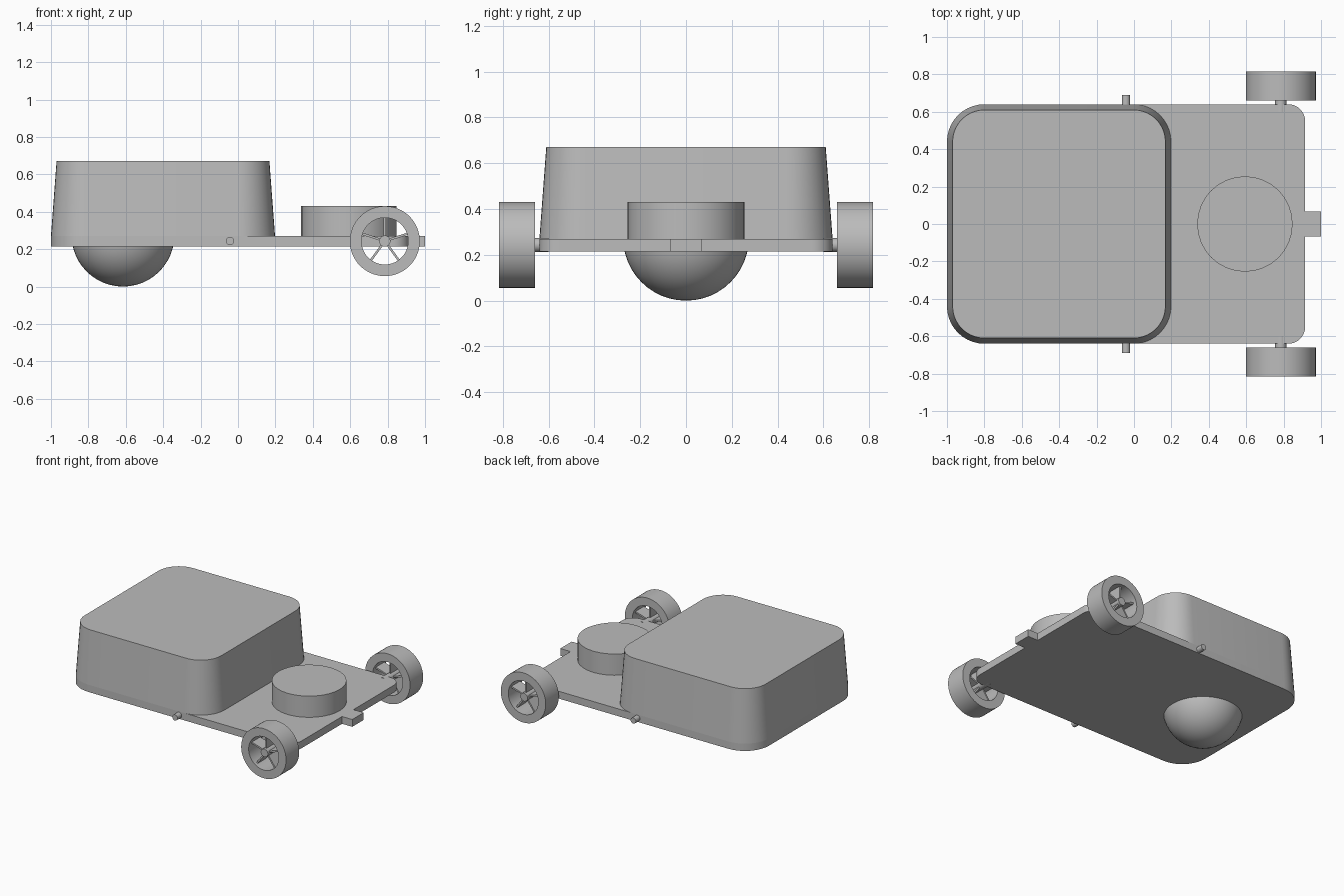
import bpy, bmesh, math
from mathutils import Matrix, Vector

if "Cube" in bpy.data.objects:
    bpy.data.objects.remove(bpy.data.objects["Cube"])

GREY = (0.5, 0.5, 0.5, 1)
mat = bpy.data.materials.new("plain grey")
mat.use_nodes = True
mat.diffuse_color = GREY
mat.node_tree.nodes["Principled BSDF"].inputs["Base Color"].default_value = GREY


def finish(name, bm):
    bmesh.ops.recalc_face_normals(bm, faces=bm.faces)
    mesh = bpy.data.meshes.new(name)
    bm.to_mesh(mesh)
    bm.free()
    mesh.materials.append(mat)
    ob = bpy.data.objects.new(name, mesh)
    bpy.context.collection.objects.link(ob)
    bpy.ops.object.select_all(action='DESELECT')
    ob.select_set(True)
    bpy.context.view_layer.objects.active = ob
    bpy.ops.object.shade_smooth_by_angle(angle=math.radians(30))
    return ob


def rounded_outline(x0, x1, half_y, r_back, r_front, steps=10):
    """Rounded rectangle; the -x and +x corners have their own radius."""
    corners = [(x1, 1, r_front, 0), (x0, 1, r_back, 90),
               (x0, -1, r_back, 180), (x1, -1, r_front, 270)]
    points = []
    for x, side, r, start in corners:
        cx = x - r if x == x1 else x + r
        cy = side * (half_y - r)
        for i in range(steps + 1):
            a = math.radians(start + 90 * i / steps)
            points.append((cx + r * math.cos(a), cy + r * math.sin(a)))
    return points


def loft(name, sections):
    """Join (outline, z) sections into a closed solid."""
    bm = bmesh.new()
    rings = [[bm.verts.new((x, y, z)) for x, y in pts] for pts, z in sections]
    for low, high in zip(rings, rings[1:]):
        for i in range(len(low)):
            j = (i + 1) % len(low)
            bm.faces.new((low[i], low[j], high[j], high[i]))
    bm.faces.new(rings[0])
    bm.faces.new(rings[-1])
    return finish(name, bm)


def cylinder(name, centre, radius, depth, axis='Z', segments=32):
    bm = bmesh.new()
    turn = Matrix.Rotation(math.pi / 2, 4, 'X') if axis == 'Y' else Matrix()
    bmesh.ops.create_cone(bm, cap_ends=True, segments=segments, radius1=radius,
                          radius2=radius, depth=depth,
                          matrix=Matrix.Translation(centre) @ turn)
    return finish(name, bm)


def box(name, centre, size, turn=Matrix()):
    bm = bmesh.new()
    bmesh.ops.create_cube(bm, size=1, matrix=Matrix.Translation(centre) @ turn
                          @ Matrix.Diagonal((*size, 1)))
    return finish(name, bm)


def wheel_ring(name, centre, outer, inner, width, segments=64):
    bm = bmesh.new()
    profile = [(outer, -width / 2), (outer, width / 2),
               (inner, width / 2), (inner, -width / 2)]
    rings = []
    for i in range(segments):
        a = math.tau * i / segments
        rings.append([bm.verts.new(Vector(centre) + Vector(
            (r * math.cos(a), y, r * math.sin(a)))) for r, y in profile])
    for i in range(segments):
        a, b = rings[i], rings[(i + 1) % segments]
        for k in range(4):
            m = (k + 1) % 4
            bm.faces.new((a[k], a[m], b[m], b[k]))
    return finish(name, bm)


# Chassis plate and tapered body
PLATE_LOW, PLATE_TOP = 0.215, 0.27
loft("chassis_plate", [(rounded_outline(-1, 0.915, 0.64, 0.2, 0.09), z)
                       for z in (PLATE_LOW, PLATE_TOP)])
loft("body_shell", [(rounded_outline(-1, 0.198, 0.64, 0.2, 0.2), PLATE_TOP),
                    (rounded_outline(-0.97, 0.168, 0.61, 0.17, 0.17), 0.67)])

# Round turret and end tab
cylinder("turret", (0.593, 0, 0.35), 0.255, 0.16)
box("end_tab", (0.95, 0, 0.2425), (0.1, 0.136, 0.055))

# Ball under the body
bm = bmesh.new()
bmesh.ops.create_uvsphere(bm, u_segments=48, v_segments=24, radius=0.275,
                          matrix=Matrix.Translation((-0.615, 0, 0.275)))
finish("ball_caster", bm)

# Wheels, stub axles and side pegs
WX, WZ = 0.785, 0.243
for label, s in (("left", 1), ("right", -1)):
    hub = Vector((WX, s * 0.738, WZ))
    wheel_ring(label + "_wheel_ring", hub, 0.187, 0.125, 0.156)
    cylinder(label + "_hub", hub, 0.03, 0.14, 'Y')
    for k in range(5):
        a = math.pi / 2 + math.tau * k / 5
        out = Vector((math.cos(a), 0, math.sin(a)))
        box(f"{label}_spoke_{k + 1}", hub + out * 0.077, (0.106, 0.1, 0.012),
            Matrix.Rotation(-a, 4, 'Y'))
    cylinder(label + "_axle", (WX, s * 0.65, WZ), 0.03, 0.1, 'Y')
    cylinder(label + "_peg", (-0.043, s * 0.645, WZ), 0.022, 0.09, 'Y', 24)
